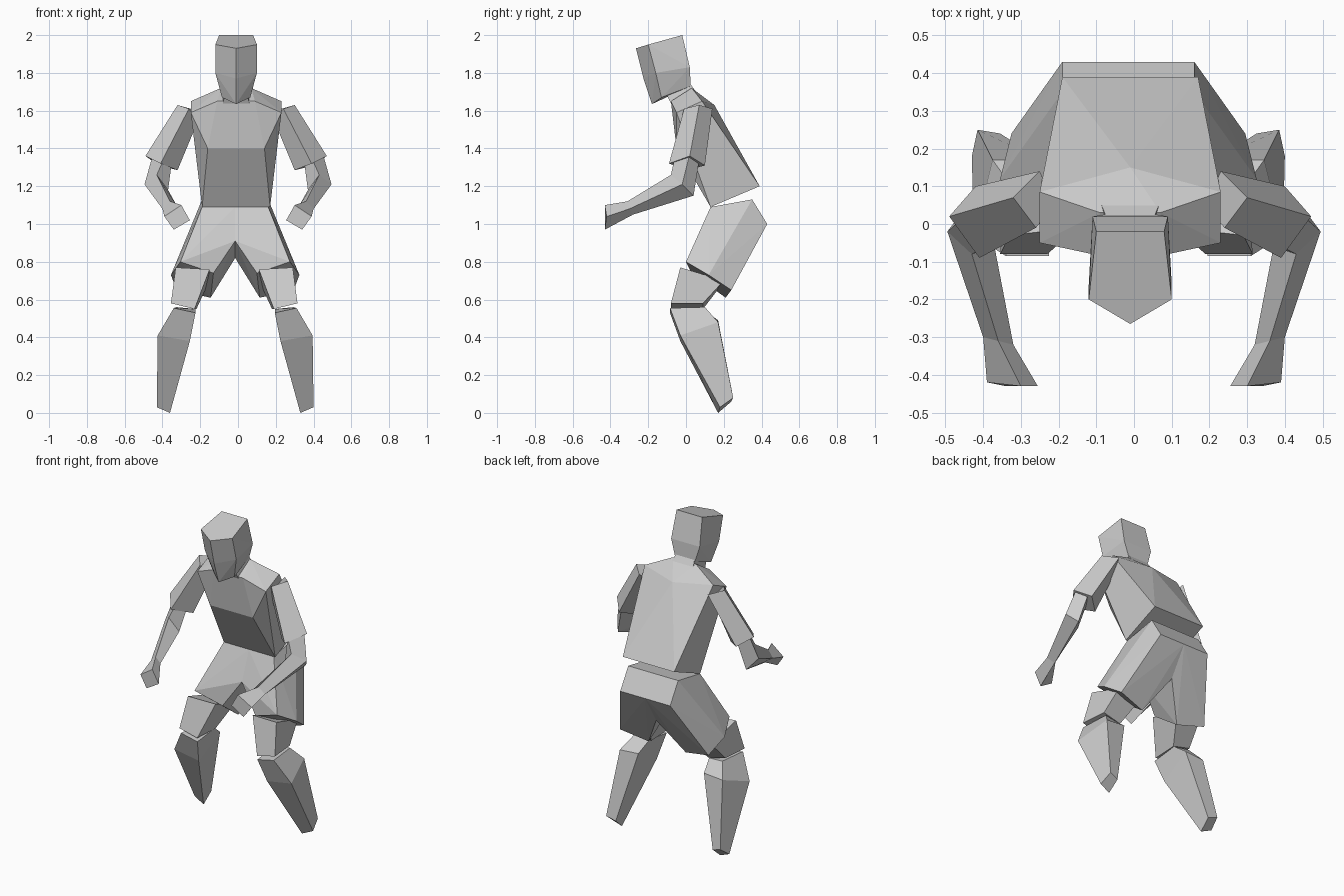
import bpy
import bmesh

default_cube = bpy.data.objects.get("Cube")
if default_cube:
    bpy.data.objects.remove(default_cube, do_unlink=True)

# One plain clay colour for the whole figure
clay = bpy.data.materials.new("light grey clay")
clay.use_nodes = True
clay.diffuse_color = (0.6, 0.6, 0.6, 1)
clay.node_tree.nodes["Principled BSDF"].inputs["Base Color"].default_value = clay.diffuse_color


def finish(name, bm, shift):
    """Turn a bmesh into a flat shaded, coloured object moved sideways by shift."""
    bmesh.ops.recalc_face_normals(bm, faces=bm.faces)
    mesh = bpy.data.meshes.new(name)
    bm.to_mesh(mesh)
    bm.free()
    mesh.materials.append(clay)
    obj = bpy.data.objects.new(name, mesh)
    obj.location.x = shift
    bpy.context.collection.objects.link(obj)
    return obj


def faceted_body(name, half_points, shift=-0.01):
    """Convex faceted block from the points of its left half."""
    bm = bmesh.new()
    for x, y, z in half_points:
        for side in ((1, -1) if x else (1,)):
            bm.verts.new((side * x, y, z))
    hull = bmesh.ops.convex_hull(bm, input=bm.verts)
    loose = [v for v in hull["geom_interior"] if isinstance(v, bmesh.types.BMVert)]
    bmesh.ops.delete(bm, geom=loose, context="VERTS")
    bmesh.ops.dissolve_limit(bm, angle_limit=0.03, verts=bm.verts, edges=bm.edges)
    return finish(name, bm, shift)


def limb_pair(name, *sections, shift=-0.01):
    """Loft through four-cornered sections, closed at both ends, for both sides."""
    bm = bmesh.new()
    for side in (1, -1):
        rings = [[bm.verts.new((side * x, y, z)) for x, y, z in s] for s in sections]
        for lower, upper in zip(rings, rings[1:]):
            for i in range(len(lower)):
                j = (i + 1) % len(lower)
                bm.faces.new((lower[i], lower[j], upper[j], upper[i]))
        bm.faces.new(rings[0])
        bm.faces.new(rings[-1])
    return finish(name, bm, shift)


# Head: wedge-faced block with a centre ridge, crown to jaw
crown = [(0, -0.265, 1.93), (0.11, -0.2, 1.95), (0.09, -0.02, 2)]
cheek = [(0, -0.225, 1.77), (0.11, -0.16, 1.8), (0.1, 0.02, 1.83)]
jaw = [(0, -0.18, 1.635), (0.075, -0.13, 1.67), (0.07, 0.025, 1.73)]
faceted_body("head", crown + cheek + jaw)

# Neck
neck_top = [(0.06, -0.1, 1.68), (0.06, 0.01, 1.76)]
neck_base = [(0.08, -0.06, 1.6), (0.08, 0.06, 1.69)]
faceted_body("neck", neck_top + neck_base)

# Torso: leaning trunk with sloped shoulders and a broad flat back
collar = [(0.08, 0.03, 1.72), (0.1, -0.08, 1.65)]
shoulder = [(0.24, -0.05, 1.59), (0.24, 0.085, 1.65), (0, 0.15, 1.63)]
chest = [(0.15, -0.05, 1.4)]
waist = [(0.18, 0.13, 1.09), (0.18, 0.39, 1.2)]
faceted_body("torso", collar + shoulder + chest + waist)

# Shorts: one convex leg, inner wall removed, mirrored across the middle
waistband = [(x, y, z) for x in (0, 0.175) for y, z in ((0.13, 1.09), (0.35, 1.13), (0.43, 1))]
crotch = [(0, 0.06, 0.91), (0, 0.32, 0.82)]
hem = [(0.29, 0, 0.8), (0.115, 0.03, 0.74), (0.13, 0.21, 0.61),
       (0.31, 0.24, 0.65), (0.34, 0.12, 0.73)]
bm = bmesh.new()
for point in waistband + crotch + hem:
    bm.verts.new(point)
bmesh.ops.convex_hull(bm, input=bm.verts)
bmesh.ops.dissolve_limit(bm, angle_limit=0.03, verts=bm.verts, edges=bm.edges)
inner = [f for f in bm.faces if all(abs(v.co.x) < 0.001 for v in f.verts)]
bmesh.ops.delete(bm, geom=inner, context="FACES")
shorts = finish("shorts", bm, -0.015)
shorts.modifiers.new("mirror", "MIRROR")

# Sleeved upper arms: corners run outer, front, inner, back
limb_pair(
    "upper_arms",
    [(0.31, 0.07, 1.63), (0.25, -0.01, 1.61), (0.2, 0.05, 1.55), (0.24, 0.14, 1.61)],
    [(0.48, 0.02, 1.36), (0.4, -0.09, 1.32), (0.31, 0.01, 1.285), (0.41, 0.1, 1.31)],
)

# Forearms bending forward at the elbow and flaring into mitten hands
limb_pair(
    "forearms",
    [(0.45, 0.02, 1.37), (0.39, -0.06, 1.35), (0.35, 0, 1.33), (0.4, 0.07, 1.34)],
    [(0.495, -0.02, 1.21), (0.43, -0.08, 1.26), (0.37, -0.06, 1.18), (0.45, 0.04, 1.15)],
    [(0.4, -0.3, 1.08), (0.36, -0.31, 1.12), (0.32, -0.32, 1.09), (0.36, -0.28, 1.05)],
    [(0.39, -0.42, 1.04), (0.3, -0.43, 1.1), (0.255, -0.43, 1.02), (0.34, -0.43, 0.97)],
    shift=0,
)

# Thighs: corners run front outer, front inner, back inner, back outer
limb_pair(
    "thighs",
    [(0.31, -0.03, 0.77), (0.13, -0.01, 0.76), (0.14, 0.19, 0.68), (0.3, 0.2, 0.7)],
    [(0.335, -0.08, 0.58), (0.21, -0.08, 0.55), (0.2, 0.09, 0.55), (0.32, 0.09, 0.58)],
    shift=-0.02,
)

# Lower legs: calves taper back to small blunt feet
limb_pair(
    "lower_legs",
    [(0.325, -0.085, 0.555), (0.21, -0.085, 0.53), (0.21, 0.09, 0.55), (0.31, 0.1, 0.56)],
    [(0.41, -0.03, 0.41), (0.24, -0.03, 0.38), (0.23, 0.17, 0.49), (0.36, 0.17, 0.48)],
    [(0.415, 0.18, 0.03), (0.345, 0.17, 0), (0.34, 0.24, 0.06), (0.4, 0.25, 0.08)],
    shift=-0.015,
)
